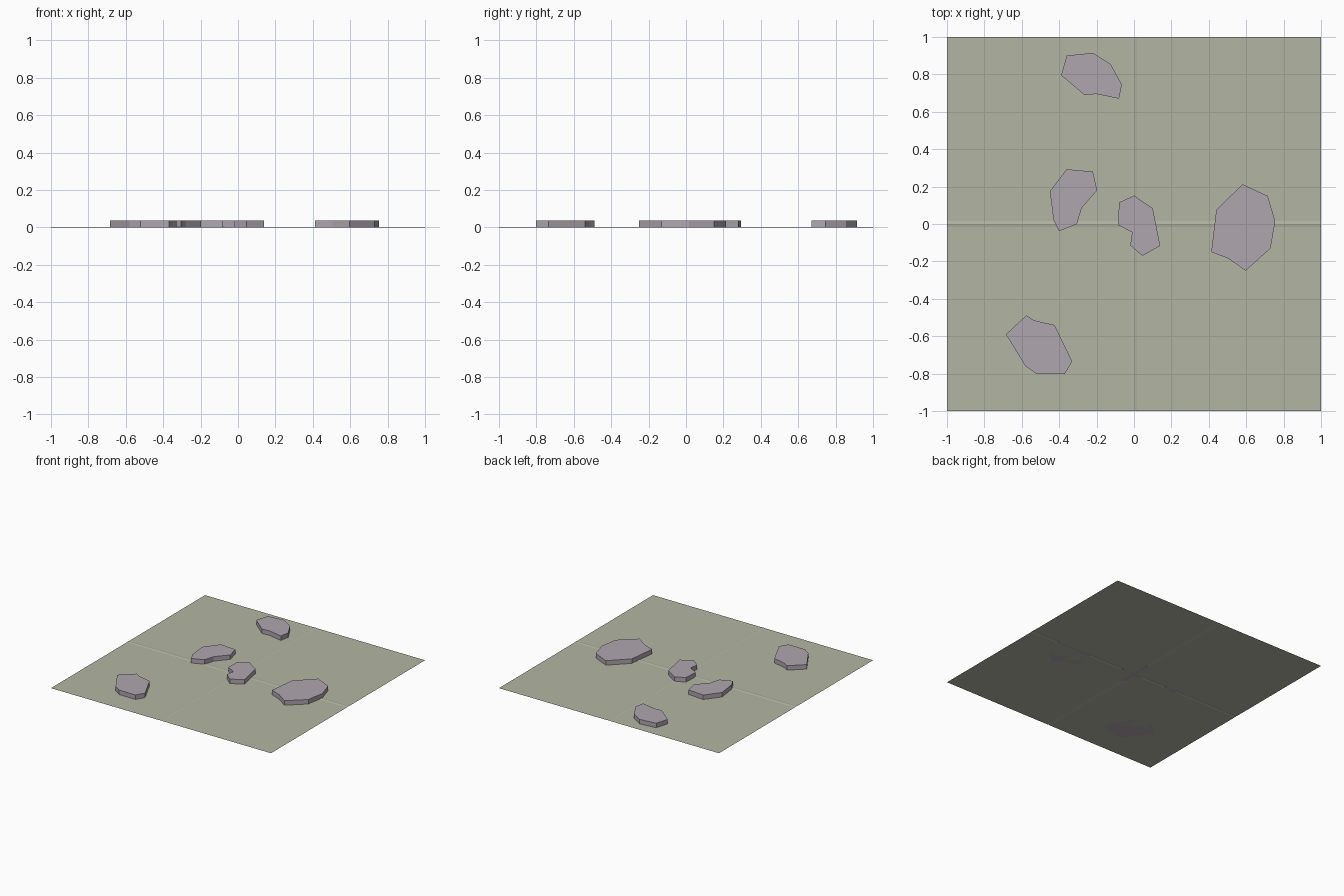
import bpy, bmesh

if "Cube" in bpy.data.objects:
    bpy.data.objects.remove(bpy.data.objects["Cube"])

TOP = 0.037      # stone height
RIDGE = 0.003    # faint seam ridge on the ground


def material(name, color):
    m = bpy.data.materials.new(name)
    m.diffuse_color = color
    m.use_nodes = True
    m.node_tree.nodes["Principled BSDF"].inputs["Base Color"].default_value = m.diffuse_color
    return m


def add_object(name, bm, mat):
    me = bpy.data.meshes.new(name)
    bm.to_mesh(me)
    bm.free()
    me.materials.append(mat)
    ob = bpy.data.objects.new(name, me)
    bpy.context.collection.objects.link(ob)
    return ob


ground_mat = material("moss", (0.45, 0.47, 0.37, 1))
stone_mat = material("stone", (0.43, 0.38, 0.43, 1))

# Ground sheet: flat quarters meeting in a faint raised cross
lines = (-1, -0.015, 0, 0.015, 1)
bm = bmesh.new()
rows = [[bm.verts.new((x, y, RIDGE if x == 0 or y == 0 else 0)) for x in lines]
        for y in lines]
for j in range(4):
    for i in range(4):
        bm.faces.new((rows[j][i], rows[j][i + 1], rows[j + 1][i + 1], rows[j + 1][i]))
add_object("ground", bm, ground_mat)


# Stepping stone: an irregular outline extruded straight up
def stone(name, outline):
    bm = bmesh.new()
    base = bm.faces.new([bm.verts.new((x, y, 0)) for x, y in outline])
    up = bmesh.ops.extrude_face_region(bm, geom=[base], use_keep_orig=True)["geom"]
    for v in up:
        if isinstance(v, bmesh.types.BMVert):
            v.co.z = TOP
    bmesh.ops.recalc_face_normals(bm, faces=bm.faces)
    add_object(name, bm, stone_mat)


stone("back_stone", [(-.36, .90), (-.22, .915), (-.125, .855), (-.065, .745),
                     (-.08, .67), (-.20, .695), (-.265, .69), (-.39, .795)])
stone("left_stone", [(-.36, .293), (-.22, .28), (-.197, .18), (-.28, .085),
                     (-.305, 0), (-.40, -.038), (-.43, .02), (-.45, .175)])
stone("middle_stone", [(0, .152), (.1, .085), (.14, -.117), (.045, -.17),
                       (-.02, -.115), (-.01, -.045), (-.085, -.005), (-.08, .115)])
stone("right_stone", [(.58, .213), (.715, .15), (.755, .015), (.73, -.13),
                      (.597, -.25), (.505, -.185), (.413, -.15), (.44, .075)])
stone("front_stone", [(-.575, -.488), (-.535, -.515), (-.425, -.54), (-.33, -.735),
                      (-.37, -.802), (-.52, -.802), (-.58, -.76), (-.685, -.59)])
